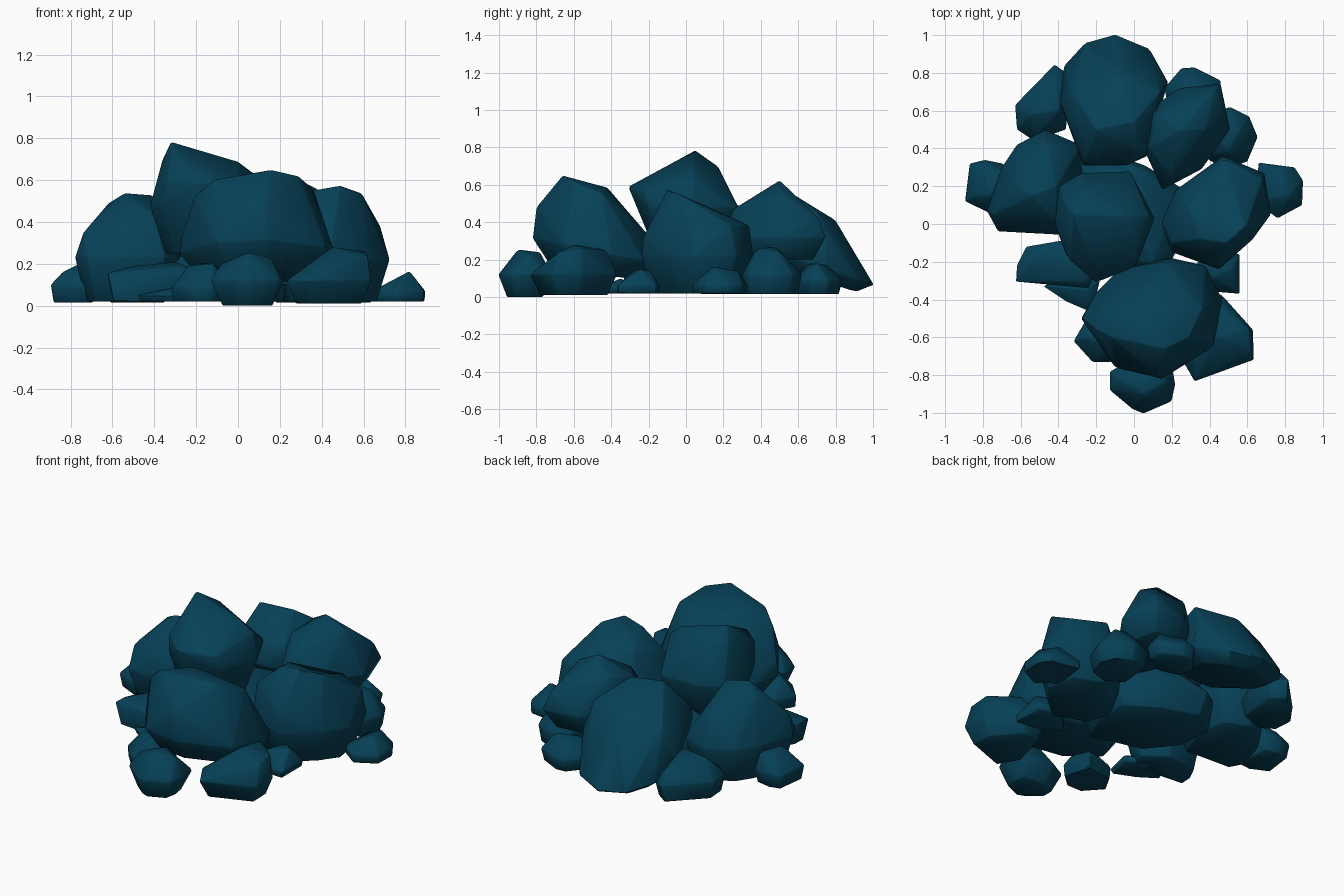
import bpy, bmesh, math
from mathutils import Vector

stone = bpy.data.materials.new("dark_teal_stone")
stone.diffuse_color = (0.002, 0.052, 0.095, 1)


def rock(name, girth, outline, crown, base_z=0.015, base_scale=0.88, bevel=0.006, tilt=0.0, pivot=0.0):
    """Convex boulder: widest outline at height girth, crown points above, shrunken foot below.
    tilt raises girth and foot toward the front of the pivot line."""
    cx = sum(p[0] for p in outline) / len(outline)
    cy = sum(p[1] for p in outline) / len(outline)
    pts = [(x, y, girth + tilt * (pivot - y)) for x, y in outline] + list(crown)
    for x, y in outline:
        bx, by = cx + (x - cx) * base_scale, cy + (y - cy) * base_scale
        pts.append((bx, by, base_z + tilt * max(0, pivot - by)))
    bm = bmesh.new()
    for p in pts:
        bm.verts.new(Vector(p))
    bmesh.ops.convex_hull(bm, input=bm.verts[:])
    bmesh.ops.delete(bm, geom=[v for v in bm.verts if not v.link_faces], context='VERTS')
    bmesh.ops.dissolve_limit(bm, angle_limit=math.radians(9), verts=bm.verts[:], edges=bm.edges[:])
    bmesh.ops.bevel(bm, geom=bm.edges[:], offset=bevel, segments=1, profile=0.5,
                    affect='EDGES', clamp_overlap=True)
    bmesh.ops.recalc_face_normals(bm, faces=bm.faces[:])
    me = bpy.data.meshes.new(name)
    bm.to_mesh(me)
    bm.free()
    me.materials.append(stone)
    ob = bpy.data.objects.new(name, me)
    bpy.context.collection.objects.link(ob)
    bpy.ops.object.select_all(action='DESELECT')
    ob.select_set(True)
    bpy.context.view_layer.objects.active = ob
    bpy.ops.object.shade_smooth_by_angle(angle=math.radians(40))
    return ob


# Large boulders
rock("back_boulder", 0.10,
     [(-.40, .66), (-.37, .84), (-.26, .96), (-.10, 1.005), (.08, .93), (.18, .75), (.08, .44), (.07, .36), (-.04, .31), (-.27, .31)],
     [(-.20, .50, .58), (.0, .54, .57), (-.33, .70, .40), (.14, .70, .45), (-.08, .80, .41), (-.39, .66, .24),
      (.175, .75, .30), (-.26, .32, .38), (.06, .36, .42)], 0.03, 0.74, tilt=0.33, pivot=0.9)
rock("back_right_boulder", 0.32,
     [(.05, .40), (.07, .60), (.24, .72), (.46, .745), (.51, .50), (.36, .29), (.15, .18)],
     [(.25, .50, .625), (.38, .50, .56), (.12, .58, .54), (.43, .71, .42), (.20, .25, .47), (.08, .40, .50)],
     0.2, 0.75)
rock("left_boulder", 0.23,
     [(-.78, .07), (-.70, .30), (-.62, .42), (-.47, .50), (-.28, .42), (-.27, .15), (-.35, -.06), (-.72, -.04)],
     [(-.54, .15, .54), (-.41, .20, .53), (-.62, .20, .49), (-.46, .42, .42), (-.74, .05, .35), (-.40, .0, .43)],
     0.02, 0.8)
rock("right_boulder", 0.22,
     [(.14, .02), (.22, .18), (.47, .36), (.69, .27), (.725, .05), (.63, -.08), (.45, -.24), (.20, -.15)],
     [(.35, -.08, .55), (.49, -.10, .575), (.59, -.02, .54), (.48, .34, .38), (.68, .24, .38),
      (.28, .10, .49), (.20, -.10, .42), (.45, -.23, .32)], 0.02, 0.78)
rock("summit_boulder", 0.48,
     [(-.42, .0), (-.40, .20), (-.28, .27), (-.02, .28), (.11, .03), (.02, -.20), (-.20, -.25), (-.36, -.16)],
     [(-.32, .05, .785), (-.36, .10, .70), (.0, .04, .69), (-.25, .17, .70), (-.20, -.31, .59),
      (.08, .04, .63), (.0, -.23, .57), (-.34, -.19, .60)], 0.25, 0.7)
rock("front_boulder", 0.22,
     [(-.28, -.50), (-.20, -.36), (-.08, -.24), (.20, -.18), (.38, -.22), (.47, -.40), (.42, -.65), (.15, -.82), (-.10, -.76)],
     [(-.12, -.60, .60), (.16, -.66, .65), (.29, -.60, .62), (-.21, -.55, .52), (.36, -.45, .56),
      (.0, -.42, .585), (.18, -.20, .33), (.12, -.80, .48), (-.27, -.50, .34)], 0.10, 0.75, tilt=0.2, pivot=-0.35)

# Hidden core that carries the pile
rock("core_slab", 0.16,
     [(-.38, .28), (-.20, .40), (.06, .31), (.27, .18), (.26, -.08), (.16, -.27), (-.20, -.18), (-.36, .02)],
     [(.04, .29, .30), (.22, .12, .24), (.10, -.20, .24), (-.20, .25, .30)], 0.02, 0.86)

# Small stones around the foot
rock("back_left_stone", 0.12,
     [(-.63, .63), (-.62, .50), (-.53, .44), (-.36, .50), (-.33, .78), (-.42, .845), (-.51, .76)],
     [(-.55, .58, .23), (-.40, .60, .26), (-.42, .78, .20)])
rock("left_stone", 0.10,
     [(-.895, .12), (-.87, .32), (-.79, .34), (-.69, .32), (-.68, .07), (-.77, .06)],
     [(-.84, .16, .16), (-.76, .15, .20), (-.80, .29, .17), (-.70, .28, .19)])
rock("front_left_stone", 0.155,
     [(-.625, -.305), (-.62, -.22), (-.57, -.12), (-.34, -.08), (-.18, -.20), (-.24, -.34), (-.45, -.31)],
     [(-.50, -.16, .19), (-.30, -.20, .21), (-.26, -.30, .19)], 0.02, 0.85, 0.004)
rock("shard", 0.05,
     [(-.48, -.33), (-.36, -.41), (-.22, -.47), (-.18, -.30), (-.30, -.24)],
     [(-.25, -.35, .10)], 0.02, 0.9, 0.004)
rock("front_left_pebble", 0.09,
     [(-.32, -.62), (-.25, -.50), (-.08, -.47), (-.03, -.65), (-.12, -.73), (-.22, -.73)],
     [(-.24, -.60, .19), (-.12, -.56, .21), (-.12, -.68, .20)], 0.02, 0.95)
rock("front_stone", 0.12,
     [(-.13, -.88), (-.13, -.78), (-.02, -.72), (.20, -.73), (.22, -.85), (.20, -.94), (.05, -1.005), (-.01, -.98)],
     [(-.08, -.82, .20), (.05, -.90, .255), (.16, -.84, .23), (.05, -.78, .24)], 0.0, 0.68)
rock("front_right_stone", 0.12,
     [(.23, -.68), (.32, -.835), (.635, -.72), (.63, -.56), (.46, -.37), (.32, -.38)],
     [(.33, -.72, .18), (.45, -.60, .28), (.62, -.68, .24), (.61, -.56, .26), (.45, -.42, .25)], 0.01, 0.78)
rock("right_front_pebble", 0.06,
     [(.28, -.28), (.44, -.36), (.56, -.37), (.56, -.16), (.40, -.12)],
     [(.42, -.28, .14), (.52, -.24, .15), (.45, -.18, .14)], 0.02, 0.94)
rock("right_stone", 0.07,
     [(.64, .12), (.76, .03), (.89, .10), (.895, .23), (.85, .30), (.66, .325)],
     [(.82, .15, .165), (.72, .14, .12), (.78, .28, .14)], 0.02, 0.97)
rock("back_right_stone", 0.12,
     [(.36, .36), (.48, .29), (.60, .33), (.655, .46), (.61, .57), (.51, .62), (.38, .58)],
     [(.50, .38, .26), (.56, .50, .24), (.42, .48, .27)])
rock("back_stone", 0.09,
     [(.16, .72), (.25, .825), (.32, .83), (.46, .76), (.46, .66), (.32, .58), (.18, .62)],
     [(.27, .76, .17), (.40, .70, .18), (.26, .66, .18)])
